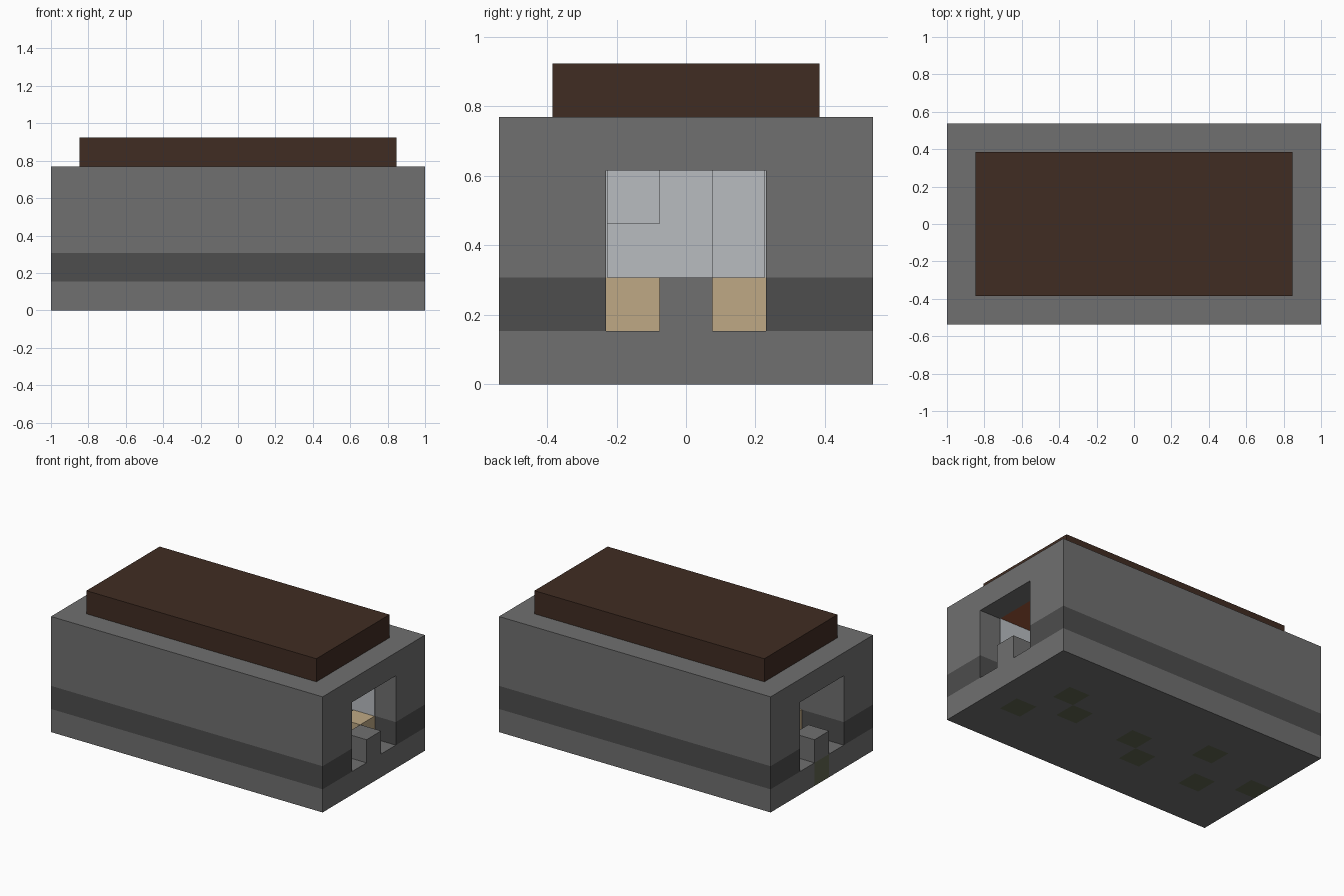
import bpy, bmesh
from mathutils import Vector

if "Cube" in bpy.data.objects:
    bpy.data.objects.remove(bpy.data.objects["Cube"], do_unlink=True)

# Everything sits on a grid of cubic blocks
LENGTH, DEPTH = 13, 7
UNIT = 2 / LENGTH


def material(name, hex_colour):
    channels = [c / 255 for c in bytes.fromhex(hex_colour)]
    linear = [c / 12.92 if c <= 0.04045 else ((c + 0.055) / 1.055) ** 2.4 for c in channels]
    mat = bpy.data.materials.new(name)
    mat.use_nodes = True
    mat.diffuse_color = (*linear, 1)
    mat.node_tree.nodes["Principled BSDF"].inputs["Base Color"].default_value = (*linear, 1)
    return mat


stone = material("grey stone", "707070")
dark_stone = material("dark stone", "4d4d4d")
roof_wood = material("dark brown wood", "402c22")
red_wood = material("red brown wood", "a0593a")
pale_wood = material("tan wood", "bfa985")
pale_stone = material("pale grey", "b8bcc0")
moss = material("mossy stone", "60654f")


def place(x, y, z):
    """Grid position to world position."""
    return Vector((x - LENGTH / 2, y - DEPTH / 2, z)) * UNIT


def finish(name, bm, *mats):
    bmesh.ops.recalc_face_normals(bm, faces=bm.faces)
    mesh = bpy.data.meshes.new(name)
    bm.to_mesh(mesh)
    bm.free()
    for mat in mats:
        mesh.materials.append(mat)
    obj = bpy.data.objects.new(name, mesh)
    bpy.context.collection.objects.link(obj)
    return obj


def box(name, low, high, mat):
    a, b = place(*low), place(*high)
    bm = bmesh.new()
    bmesh.ops.create_cube(bm, size=1)
    for v in bm.verts:
        v.co = [(a[i] + b[i]) / 2 + v.co[i] * (b[i] - a[i]) for i in range(3)]
    return finish(name, bm, mat)


def block(name, x, y, z, mat, height=1):
    return box(name, (x, y, z), (x + 1, y + 1, z + height), mat)


# Floor slab with scattered mossy blocks
mossy_cells = {(10, 4), (11, 2), (9, 3), (6, 3), (5, 2), (3, 4), (2, 2), (0, 3)}
bm = bmesh.new()
bmesh.ops.create_grid(bm, x_segments=LENGTH, y_segments=DEPTH, size=0.5)
for v in bm.verts:
    v.co = ((v.co.x * LENGTH) * UNIT, (v.co.y * DEPTH) * UNIT, 0)
extruded = bmesh.ops.extrude_face_region(bm, geom=bm.faces[:], use_keep_orig=True)
for v in extruded["geom"]:
    if isinstance(v, bmesh.types.BMVert):
        v.co.z = UNIT
bmesh.ops.recalc_face_normals(bm, faces=bm.faces)
for face in bm.faces:
    inside = (face.calc_center_median() - face.normal * UNIT / 2) / UNIT
    cell = (int(inside.x + LENGTH / 2), int(inside.y + DEPTH / 2))
    face.material_index = int(cell in mossy_cells)
finish("floor", bm, stone, moss)

# Long walls with a dark band at the base
for side, y in (("front", 0), ("back", 5)):
    box(side + "_wall_band", (0, y, 1), (LENGTH, y + 2, 2), dark_stone)
    box(side + "_wall", (0, y, 2), (LENGTH, y + 2, 5), stone)

# Open doorways at both ends, each with a lintel and a centre post
for side, x in (("right", 0), ("left", 12)):
    box(side + "_lintel", (x, 2, 4), (x + 1, 5, 5), stone)
    block(side + "_door_post", x, 3, 1, stone)

# Ceiling and raised roof
box("ceiling", (1, 2, 4), (12, 5, 5), red_wood)
box("roof", (1, 1, 5), (12, 6, 6), roof_wood)

# Pale lining inside the left doorway
for side, y in (("front", 2), ("back", 4.97)):
    box(side + "_lining", (10, y, 2), (12, y + 0.03, 4), pale_stone)

# Low wooden seats just inside the doorways
for side, y in (("front", 2), ("back", 4)):
    block(side + "_left_seat", 11, y, 1, pale_wood)
    block(side + "_right_seat", 2, y, 1, pale_wood)

# Pale partition with a projecting column and a high block
box("partition", (6, 2, 1), (7, 5, 4), pale_stone)
block("partition_column", 7, 4, 1, pale_stone, 3)
block("partition_high_block", 7, 2, 3, pale_stone)
